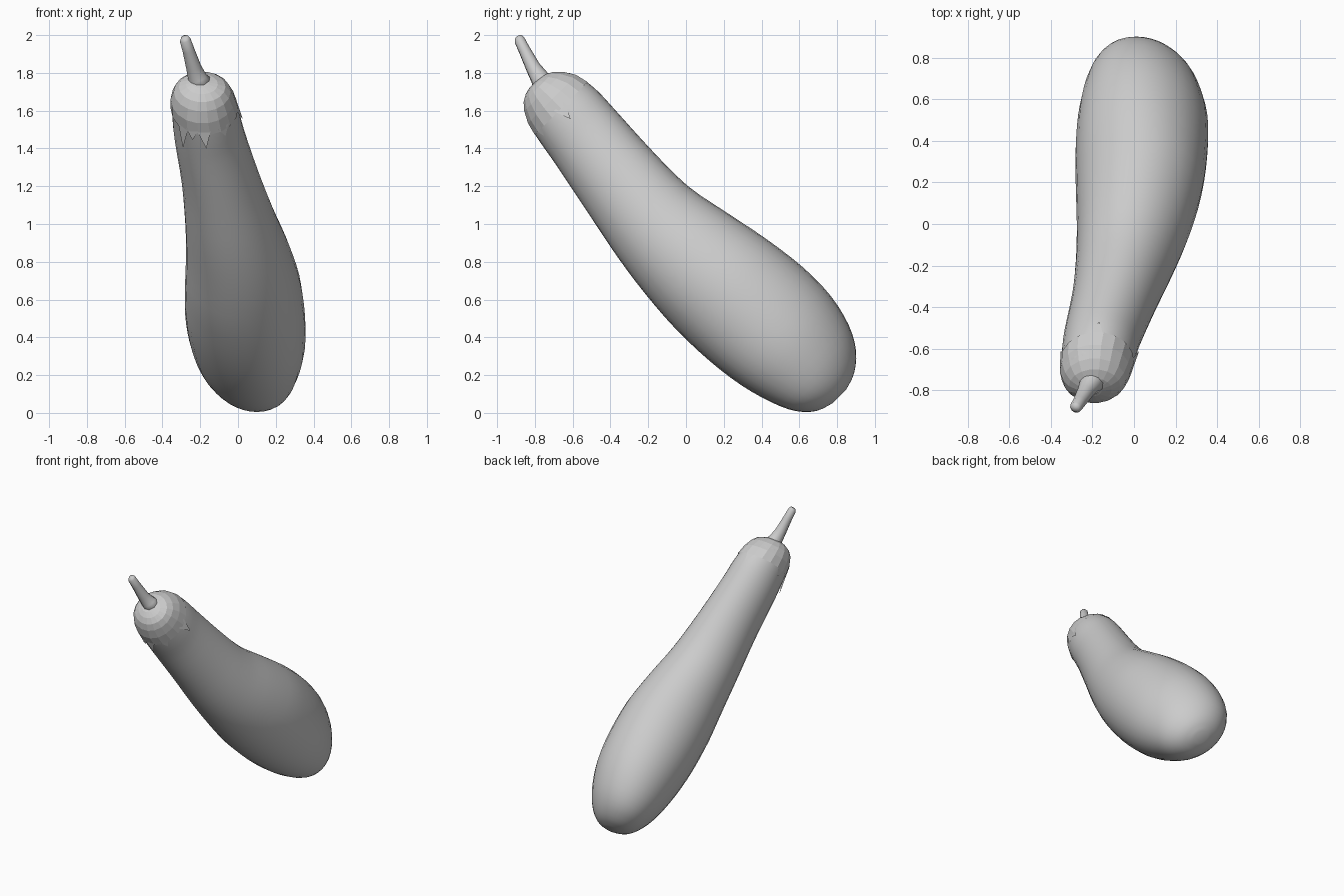
import bpy, bmesh
from math import sin, cos, pi
from mathutils import Vector

if "Cube" in bpy.data.objects:
    bpy.data.objects.remove(bpy.data.objects["Cube"])

mat = bpy.data.materials.new("plain grey")
mat.use_nodes = True
GREY = (0.6, 0.6, 0.6, 1)
mat.diffuse_color = GREY
mat.node_tree.nodes["Principled BSDF"].inputs["Base Color"].default_value = GREY

# Diagonal slices: u = y - z, low and high edge of v = y + z, centre x, half width
SLICES = [
    (-2.55, .90, .99, -.20, .04),
    (-2.53, .83, 1.06, -.19, .09),
    (-2.48, .765, 1.13, -.19, .135),
    (-2.37, .70, 1.205, -.187, .165),
    (-2.2, .66, 1.235, -.17, .178),
    (-2.0, .625, 1.23, -.15, .187),
    (-1.6, .545, 1.21, -.093, .207),
    (-1.2, .465, 1.21, -.04, .24),
    (-.85, .415, 1.275, 0, .275),
    (-.5, .39, 1.345, .025, .305),
    (-.15, .40, 1.39, .037, .317),
    (.15, .44, 1.385, .047, .305),
    (.4, .51, 1.325, .05, .265),
    (.57, .59, 1.23, .055, .21),
    (.68, .70, 1.10, .06, .135),
    (.725, .83, .97, .065, .05),
]


def section(t):
    """Smoothly interpolated slice at a fractional index."""
    i = min(int(t), len(SLICES) - 2)
    f = t - i
    p = [SLICES[min(max(i + k, 0), len(SLICES) - 1)] for k in (-1, 0, 1, 2)]
    out = []
    for a, b, c, d in zip(*p):
        m, n = (c - a) / 2, (d - b) / 2
        out.append(b + m * f + (3 * (c - b) - 2 * m - n) * f ** 2
                   + (m + n - 2 * (c - b)) * f ** 3)
    return out


def surface(t, angle, lift=0.0):
    """Point on the skin, optionally raised off it."""
    u, lo, hi, cx, half = section(t)
    v = (lo + hi) / 2 + ((hi - lo) / 2 + lift * 1.4) * sin(angle)
    skew = -.16 * max(0, min(1, (t - 9) / 4)) * sin(angle) * (hi - lo) / 2
    x = cx + (half + lift) * cos(angle) + skew
    return Vector((x, (u + v) / 2, (v - u) / 2))


def make_object(name, bm, smooth):
    bmesh.ops.recalc_face_normals(bm, faces=bm.faces)
    for f in bm.faces:
        f.smooth = smooth
    mesh = bpy.data.meshes.new(name)
    bm.to_mesh(mesh)
    bm.free()
    mesh.materials.append(mat)
    obj = bpy.data.objects.new(name, mesh)
    bpy.context.collection.objects.link(obj)
    return obj


def loft(name, rings, smooth, close_end=True):
    bm = bmesh.new()
    loops = [[bm.verts.new(p) for p in ring] for ring in rings]
    n = len(loops[0])
    for a, b in zip(loops, loops[1:]):
        for i in range(n):
            j = (i + 1) % n
            bm.faces.new((a[i], a[j], b[j], b[i]))
    bm.faces.new(loops[0])
    if close_end:
        bm.faces.new(loops[-1])
    return make_object(name, bm, smooth)


def skin_rings(stops, sides, lift):
    return [[surface(t, 2 * pi * i / sides, lift) for i in range(sides)] for t in stops]


# Fruit body
last = len(SLICES) - 1
loft("fruit_body", skin_rings([i / 3 for i in range(last * 3 + 1)], 32, 0), True)

# Faceted cap hugging the narrow end
RIM = 4 - .4
loft("leafy_cap", skin_rings([0, .8, 1.6, 2.3, 3, RIM], 18, .005), False, False)

# Pointed cap lobes: angle, length in slices, lift of the tip
bm = bmesh.new()
for angle, length, lift in [(-.5 * pi, .55, .022), (-.72 * pi, .9, .02),
                            (-.62 * pi, .3, .01), (-.3 * pi, .3, .004),
                            (0, .6, .012), (.5 * pi, .5, .006), (.95 * pi, .4, .006)]:
    root = RIM - .15
    corners = [surface(root, angle - .2, .004), surface(root, angle + .2, .004),
               surface(RIM + length, angle, lift)]
    bm.faces.new([bm.verts.new(p) for p in corners])
make_object("cap_lobes", bm, False)

# Stem: flared base tapering to a rounded tip
path = [((-.195, -.745, 1.735), .075), ((-.215, -.775, 1.775), .05),
        ((-.235, -.81, 1.83), .04), ((-.262, -.855, 1.92), .032),
        ((-.28, -.882, 1.975), .029), ((-.283, -.888, 1.992), .018)]
axis = Vector(path[-1][0]) - Vector(path[0][0])
turn = axis.to_track_quat("Z", "Y")
loft("stem", [[Vector(p) + turn @ Vector((r * cos(a), r * sin(a), 0))
               for a in [2 * pi * i / 10 for i in range(10)]] for p, r in path], True)
